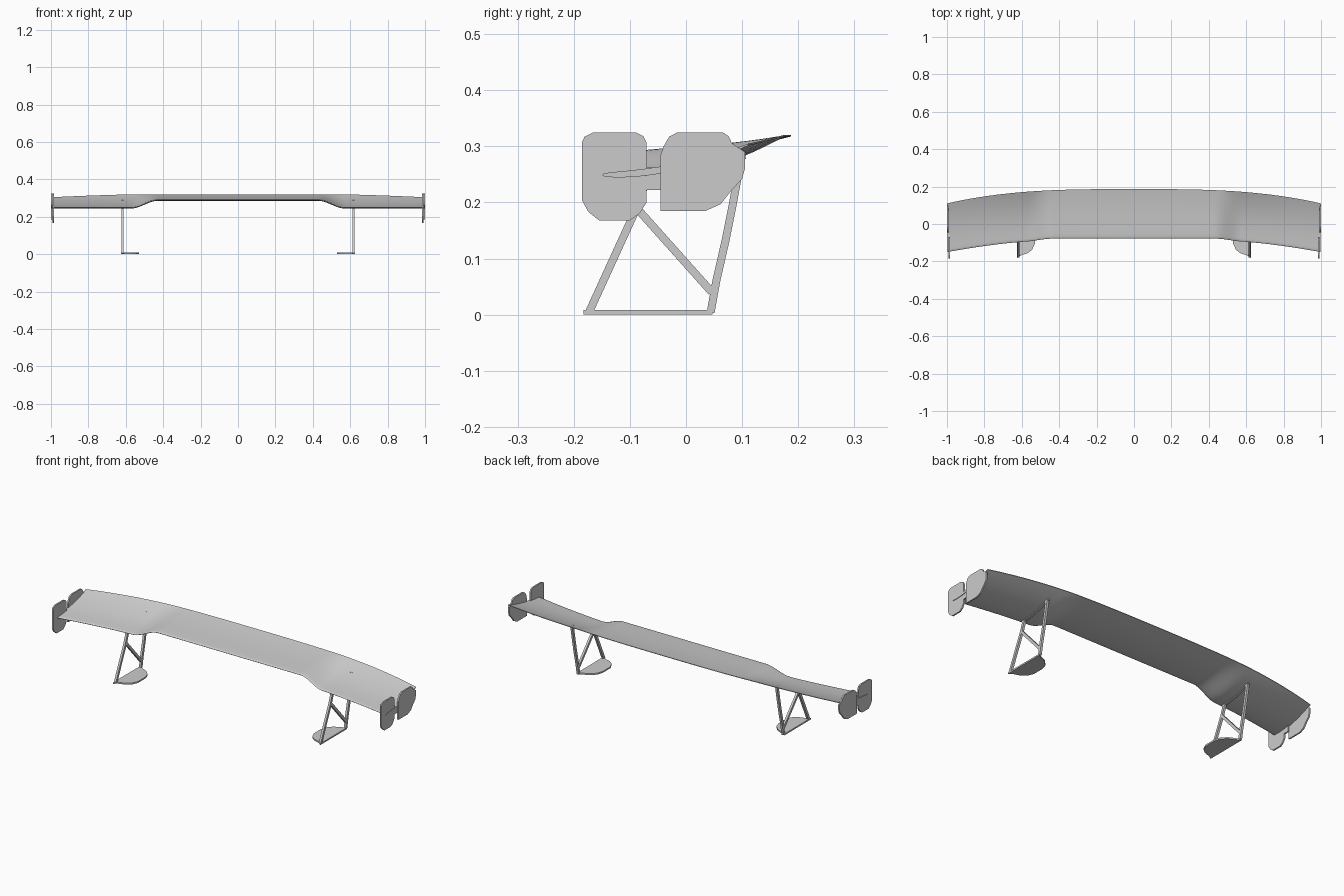
import bpy, bmesh, math
from mathutils import Vector

if "Cube" in bpy.data.objects:
    bpy.data.objects.remove(bpy.data.objects["Cube"])


def finish(name, bm, smooth=False):
    bmesh.ops.recalc_face_normals(bm, faces=bm.faces[:])
    me = bpy.data.meshes.new(name)
    bm.to_mesh(me)
    bm.free()
    ob = bpy.data.objects.new(name, me)
    bpy.context.collection.objects.link(ob)
    if smooth:
        bpy.context.view_layer.objects.active = ob
        ob.select_set(True)
        bpy.ops.object.shade_smooth_by_angle(angle=math.radians(40))
        ob.select_set(False)
    return ob


def wing_point(x, u):
    """Camber surface: raised flat centre, lower swept outer sections."""
    x = abs(x)
    s = min(max((x - 0.43) / 0.14, 0), 1)
    t = s * s * (3 - 2 * s)
    le = -0.078 - 0.012 * t - 0.06 * max(0, (x - 0.5) / 0.5) ** 1.5
    te = 0.187 - 0.077 * x ** 3
    z_le = 0.290 - 0.041 * t
    z_te = 0.319 - 0.016 * max(0, (x - 0.5) / 0.5) ** 1.5
    return Vector((0, le + (te - le) * u, z_le + (z_te - z_le) * u * u))


def prism(name, outline, a, b, axis):
    """Extrude a 2D outline along x (outline in y,z) or z (outline in x,y)."""
    bm = bmesh.new()
    make = (lambda p, h: (h, p[0], p[1])) if axis == 'x' else (lambda p, h: (p[0], p[1], h))
    lo = [bm.verts.new(make(p, a)) for p in outline]
    hi = [bm.verts.new(make(p, b)) for p in outline]
    n = len(outline)
    bm.faces.new(lo)
    bm.faces.new(hi)
    for i in range(n):
        j = (i + 1) % n
        bm.faces.new((lo[i], lo[j], hi[j], hi[i]))
    return finish(name, bm)


def strip(path, w):
    """Constant-width outline around an open 2D path."""
    pts = [Vector(p) for p in path]
    left, right = [], []
    for i, p in enumerate(pts):
        d = (pts[min(i + 1, len(pts) - 1)] - pts[max(i - 1, 0)]).normalized()
        nrm = Vector((-d.y, d.x)) * w / 2
        left.append(p + nrm)
        right.append(p - nrm)
    return left + right[::-1]


# Wing blade: lofted airfoil sections
half = [0, 0.2, 0.35] + [0.42 + 0.0125 * i for i in range(14)] + [0.65, 0.72, 0.79, 0.86, 0.93, 0.996]
stations = [-x for x in half[:0:-1]] + half
us = [(1 - math.cos(math.pi * i / 14)) / 2 for i in range(15)]


def thick(u):
    return 0.0015 + 0.0125 * math.sqrt(u) * (1 - u) if u > 0 else 0.0


bm = bmesh.new()
rings = []
for x in stations:
    ring = []
    for sgn, seq in ((1, us), (-1, us[:0:-1])):
        for u in seq:
            p = wing_point(x, u)
            ring.append(bm.verts.new((x, p.y, p.z + sgn * thick(u))))
    rings.append(ring)
n = len(rings[0])
for a, b in zip(rings, rings[1:]):
    for i in range(n):
        j = (i + 1) % n
        bm.faces.new((a[i], a[j], b[j], b[i]))
bm.faces.new(rings[0])
bm.faces.new(rings[-1])
finish("wing_blade", bm, True)

# Outlines of end plates and feet
front_plate = [(-.185, .308), (-.181, .317), (-.165, .325), (-.09, .325), (-.076, .318), (-.07, .306),
               (-.07, .262), (-.042, .262), (-.042, .222), (-.07, .222), (-.07, .2), (-.083, .18),
               (-.1, .168), (-.155, .168), (-.174, .183), (-.185, .203)]
rear_plate = [(-.045, .185), (.035, .185), (.062, .197), (.08, .22), (.1, .242), (.105, .26),
              (.105, .29), (.082, .305), (.076, .318), (.065, .325), (-.015, .325),
              (-.03, .317), (-.04, .3), (-.045, .285)]
foot = [(.625, -.183), (.605, -.168), (.57, -.157), (.545, -.138), (.53, -.105), (.53, -.04),
        (.54, -.008), (.565, .018), (.6, .034), (.625, .047)]

# Strut paths in y,z; the top rail follows the wing
rail = [(p.y, p.z - 0.004) for p in (wing_point(.62, u) for u in (.05, .2, .35, .5, .65, .76))]
struts = {
    "front_strut": [(-.173, .004), (-.088, .19), (-.066, .252)],
    "diagonal_strut": [(-.088, .19), (.046, .04)],
    "rear_strut": [(.044, .004), (.054, .06), (.07, .13), (.084, .2), (.1, .288)],
    "top_rail": rail,
}

for side, s in (("right", 1), ("left", -1)):
    prism("front_end_plate_" + side, front_plate, s * .985, s * .993, 'x')
    prism("rear_end_plate_" + side, rear_plate, s * .992, s * 1.0, 'x')
    prism("mount_foot_" + side, [(s * x, y) for x, y in foot], 0, .008, 'z')
    for name, path in struts.items():
        prism(name + "_" + side, strip(path, .014), s * .612, s * .624, 'x')
